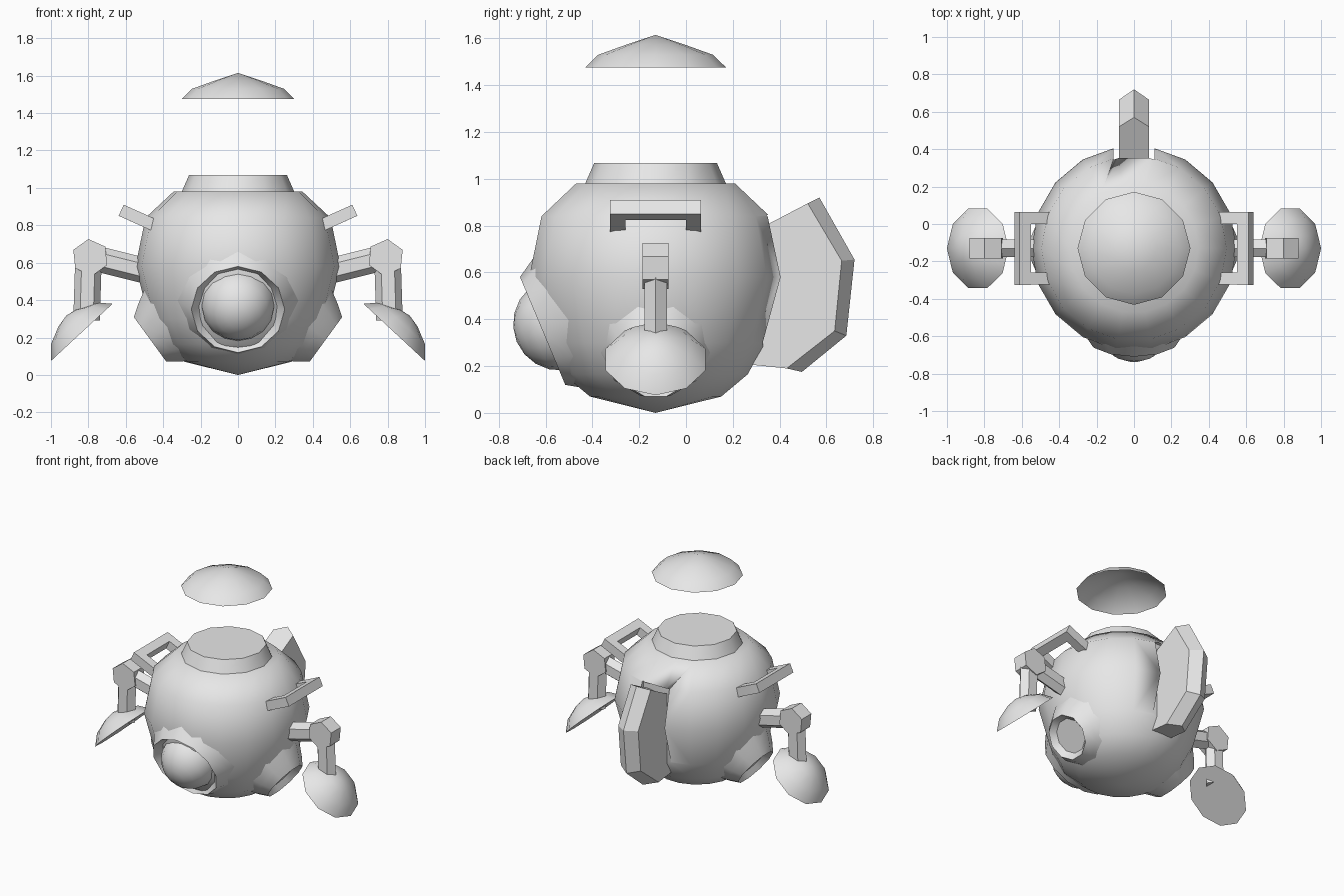
import bpy, bmesh, math
from mathutils import Vector

if "Cube" in bpy.data.objects:
    bpy.data.objects.remove(bpy.data.objects["Cube"], do_unlink=True)

grey = bpy.data.materials.new("light grey")
grey.use_nodes = True
grey.diffuse_color = (0.8, 0.8, 0.8, 1)
grey.node_tree.nodes["Principled BSDF"].inputs["Base Color"].default_value = (0.8, 0.8, 0.8, 1)

CY = -0.13  # depth of the body axis


def finish(name, bm, angle=50):
    bmesh.ops.recalc_face_normals(bm, faces=bm.faces)
    me = bpy.data.meshes.new(name)
    bm.to_mesh(me)
    bm.free()
    me.materials.append(grey)
    ob = bpy.data.objects.new(name, me)
    bpy.context.collection.objects.link(ob)
    bpy.ops.object.select_all(action="DESELECT")
    ob.select_set(True)
    bpy.context.view_layer.objects.active = ob
    bpy.ops.object.shade_smooth_by_angle(angle=math.radians(angle))
    return ob


def lathe(name, profile, sides, origin=(0, CY, 0), axis=(0, 0, 1), side=(1, 0, 0),
          squash=1.0, angle=50):
    """Turn (radius, height) points about an axis; radius 0 makes a pole."""
    o, z, x = Vector(origin), Vector(axis).normalized(), Vector(side).normalized()
    y = z.cross(x) * squash
    bm = bmesh.new()
    rings = []
    for r, h in profile:
        if r == 0:
            rings.append([bm.verts.new(o + z * h)] * sides)
        else:
            rings.append([bm.verts.new(o + z * h + r * (x * math.cos(t) + y * math.sin(t)))
                          for t in (2 * math.pi * i / sides for i in range(sides))])
    for a, b in zip(rings, rings[1:]):
        for i in range(sides):
            j = (i + 1) % sides
            quad = list(dict.fromkeys((a[i], a[j], b[j], b[i])))
            bm.faces.new(quad)
    return finish(name, bm, angle)


def bar(name, a, b, radius, sides, side, squash=1.0):
    a, b = Vector(a), Vector(b)
    n = (b - a).length
    return lathe(name, [(0, 0), (radius, 0), (radius, n), (0, n)], sides, a, b - a, side,
                 squash, angle=30)


# Round body with a slot at the back for the fin
body = lathe("body", [(0, 0), (.285, .07), (.40, .165), (.475, .30), (.548, .58),
                      (.495, .84), (.345, .98), (0, .98)], 18)
bm = bmesh.new()
bmesh.ops.create_cube(bm, size=1)
for v in bm.verts:
    v.co = Vector((v.co.x * .22, .53 + v.co.y * .40, .50 + v.co.z * .69))
cutter = finish("slot_cutter", bm)
cutter.hide_render = True
mod = body.modifiers.new("slot", "BOOLEAN")
mod.operation = "DIFFERENCE"
mod.solver = "EXACT"
mod.object = cutter
bpy.context.view_layer.objects.active = body
bpy.ops.object.modifier_apply(modifier=mod.name)
bpy.data.objects.remove(cutter, do_unlink=True)

# Collar and floating lid
lathe("collar", [(0, .97), (.305, .97), (.262, 1.068), (0, 1.068)], 12)
lathe("lid", [(.302, 1.475), (.245, 1.53), (.12, 1.575), (0, 1.615)], 12)

# Front eye: tilted socket with a dome inside
eye_at, eye_dir = (0, -.6125, .35), (0, -.922, -.387)
lathe("eye_socket", [(0, -.15), (.34, -.15), (.30, -.08), (.25, 0), (.205, -.05), (0, -.05)],
      12, eye_at, eye_dir, angle=40)
dome = [(.2 * math.cos(t), .2 * math.sin(t) - .08)
        for t in (math.radians(d) for d in (0, 18, 36, 54, 72))]
lathe("eye_dome", dome + [(0, .12)], 16, eye_at, eye_dir)

# Back fin with a ridged outer edge: inner, outer and ridge (y, z) per station
stations = [((.30, .78), (.52, .895), (.57, .92)), ((.33, .60), (.665, .65), (.72, .655)),
            ((.31, .40), (.635, .35), (.685, .33)), ((.24, .21), (.43, .19), (.495, .175))]
bm = bmesh.new()
loops = []
for inner, outer, ridge in stations:
    pts = [(-.08, *inner), (-.08, *outer), (0, *ridge), (.08, *outer), (.08, *inner),
           (0, inner[0] + .02, inner[1])]
    loops.append([bm.verts.new(p) for p in pts])
for a, b in zip(loops, loops[1:]):
    for i in range(6):
        j = (i + 1) % 6
        bm.faces.new((a[i], a[j], b[j], b[i]))
bm.faces.new(loops[0])
bm.faces.new(loops[-1])
finish("back_fin", bm, 20)

# Parts that come in pairs
for s, label in ((1, "left"), (-1, "right")):
    # Lower side port
    lathe(label + "_port", [(0, -.14), (.25, -.14), (.20, -.06), (.155, 0), (.12, -.04), (0, -.04)],
          10, (s * .47, CY, .19), (s * .81, 0, -.59), (0, 1, 0), angle=40)

    # Staple-shaped handle
    d, n = Vector((s * .91, 0, .41)), Vector((-s * .41, 0, .91))
    bar(label + "_handle_grip", (s * .595, -.325, .867), (s * .595, .065, .867), .046, 4, d + n)
    for end, y in (("front", -.292), ("back", .032)):
        bar(f"{label}_handle_{end}_leg", (s * .43, y, .793), (s * .595, y, .867), .046, 4,
            n + Vector((0, 1, 0)))

    # Arm with a six-sided elbow
    bar(label + "_upper_arm", (s * .45, CY, .545), (s * .79, CY, .63), .068, 6,
        (-s * .243, 0, .97), .78)
    bar(label + "_elbow", (s * .79, -.185, .628), (s * .79, -.075, .628), .099, 6, (s * .1, 0, .99))
    bar(label + "_forearm", (s * .80, CY, .60), (s * .81, CY, .29), .071, 6, (1, 0, 0), .78)

    # Domed hand with a flat palm
    lathe(label + "_hand", [(0, 0), (.224, 0), (.165, .065), (.07, .108), (0, .122)], 10,
          (s * .835, CY, .228), (s * .68, 0, .733), (s * .733, 0, -.68))
